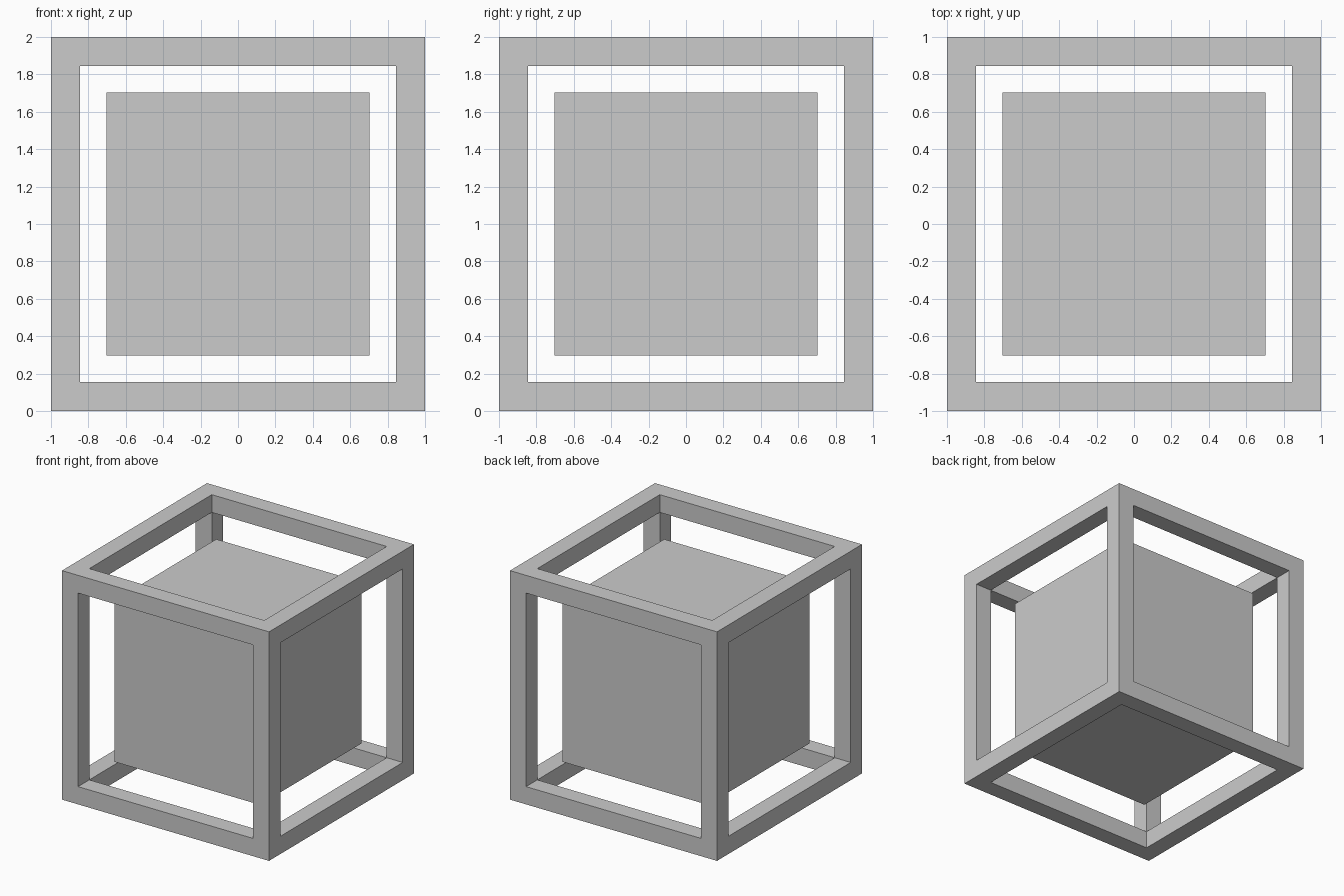
import bpy, bmesh
from itertools import product
from mathutils import Vector

if "Cube" in bpy.data.objects:
    bpy.data.objects.remove(bpy.data.objects["Cube"])

BAR = 0.155      # thickness of the square frame bars
CORE = 0.703     # half size of the inner cube


def finish(bm, name):
    bmesh.ops.recalc_face_normals(bm, faces=bm.faces)
    mesh = bpy.data.meshes.new(name)
    bm.to_mesh(mesh)
    bm.free()
    obj = bpy.data.objects.new(name, mesh)
    obj.location.z = 1
    bpy.context.collection.objects.link(obj)


# Open frame: a 3x3x3 grid of cells, keeping only the corners and edges
levels = (-1, -1 + BAR, 1 - BAR, 1)
solid = {c for c in product(range(3), repeat=3) if c.count(1) <= 1}
bm = bmesh.new()
for cell in solid:
    for axis, side in product(range(3), (0, 1)):
        neighbour = list(cell)
        neighbour[axis] += 2 * side - 1
        if tuple(neighbour) in solid:
            continue
        u, v = (axis + 1) % 3, (axis + 2) % 3
        corners = []
        for du, dv in ((0, 0), (1, 0), (1, 1), (0, 1)):
            p = Vector()
            p[axis] = levels[cell[axis] + side]
            p[u] = levels[cell[u] + du]
            p[v] = levels[cell[v] + dv]
            corners.append(bm.verts.new(p))
        bm.faces.new(corners)
bmesh.ops.remove_doubles(bm, verts=bm.verts, dist=1e-4)
finish(bm, "cube_frame")

# Solid cube floating in the centre
bm = bmesh.new()
bmesh.ops.create_cube(bm, size=2 * CORE)
finish(bm, "inner_cube")
